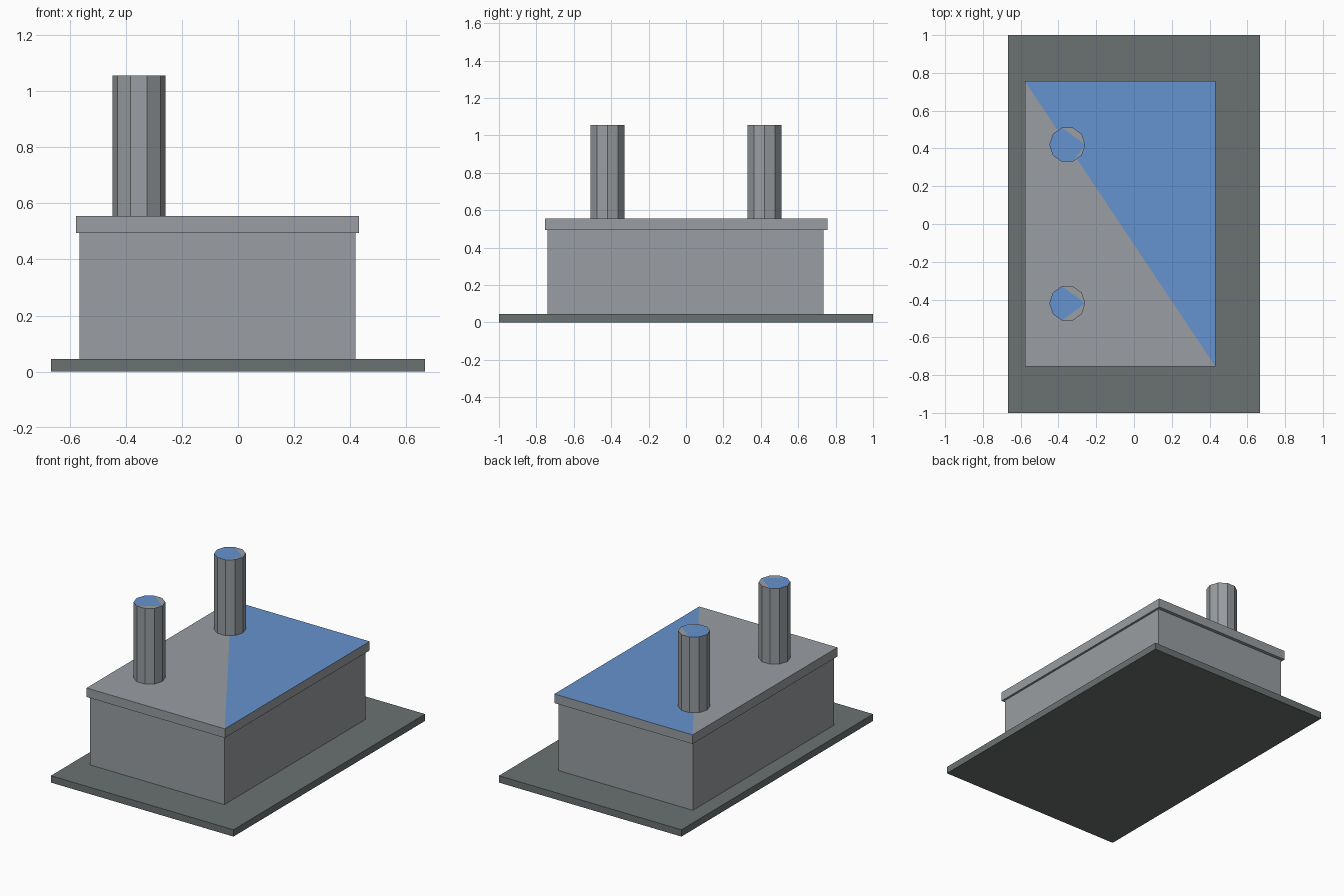
import bpy
import bmesh
import math

cube = bpy.data.objects.get("Cube")
if cube:
    bpy.data.objects.remove(cube, do_unlink=True)


def material(name, color):
    mat = bpy.data.materials.new(name)
    mat.use_nodes = True
    mat.diffuse_color = (*color, 1)
    mat.node_tree.nodes["Principled BSDF"].inputs["Base Color"].default_value = (*color, 1)
    return mat


light_grey = material("light grey", (0.32, 0.34, 0.36))
dark_grey = material("dark grey", (0.145, 0.165, 0.165))
blue = material("blue", (0.13, 0.29, 0.63))


def rectangle(x0, x1, y0, y1):
    return [(x0, y0), (x1, y0), (x1, y1), (x0, y1)]


def prism(name, outline, z0, z1, mats, cuts=(), is_blue=None):
    """Extrude an outline; cut the top between corner pairs and paint pieces by rule."""
    bm = bmesh.new()
    low = [bm.verts.new((x, y, z0)) for x, y in outline]
    high = [bm.verts.new((x, y, z1)) for x, y in outline]
    n = len(outline)
    bm.faces.new(low[::-1])
    top = bm.faces.new(high)
    for i in range(n):
        j = (i + 1) % n
        bm.faces.new((low[i], low[j], high[j], high[i]))
    pieces = [top]
    for a, b in cuts:
        face = next(f for f in pieces if high[a] in f.verts and high[b] in f.verts)
        pieces.append(bmesh.utils.face_split(face, high[a], high[b])[0])
    if is_blue:
        for face in pieces:
            face.material_index = int(is_blue(face.calc_center_median()))
    bm.normal_update()
    mesh = bpy.data.meshes.new(name)
    bm.to_mesh(mesh)
    bm.free()
    for mat in mats:
        mesh.materials.append(mat)
    obj = bpy.data.objects.new(name, mesh)
    bpy.context.collection.objects.link(obj)
    return obj


# Ground slab and main building
prism("base_slab", rectangle(-0.667, 0.667, -1, 1), 0, 0.045, [dark_grey])
prism("building_body", rectangle(-0.565, 0.418, -0.74, 0.735), 0.02, 0.51, [light_grey])

# Overhanging roof, one diagonal half blue
prism("roof", rectangle(-0.578, 0.432, -0.755, 0.757), 0.495, 0.555,
      [light_grey, blue], [(1, 3)], lambda c: c.x > 0)

# Ten-sided chimneys with partly blue caps
STACK_X, RADIUS, SIDES = -0.353, 0.095, 10
for name, y, last in (("front_chimney", -0.42, 7), ("back_chimney", 0.42, 8)):
    ring = [(STACK_X + RADIUS * math.cos(math.tau * i / SIDES),
             y + RADIUS * math.sin(math.tau * i / SIDES)) for i in range(SIDES)]
    prism(name, ring, 0.52, 1.055, [light_grey, blue], [(0, 3), (0, last)],
          lambda c: c.x < STACK_X)
